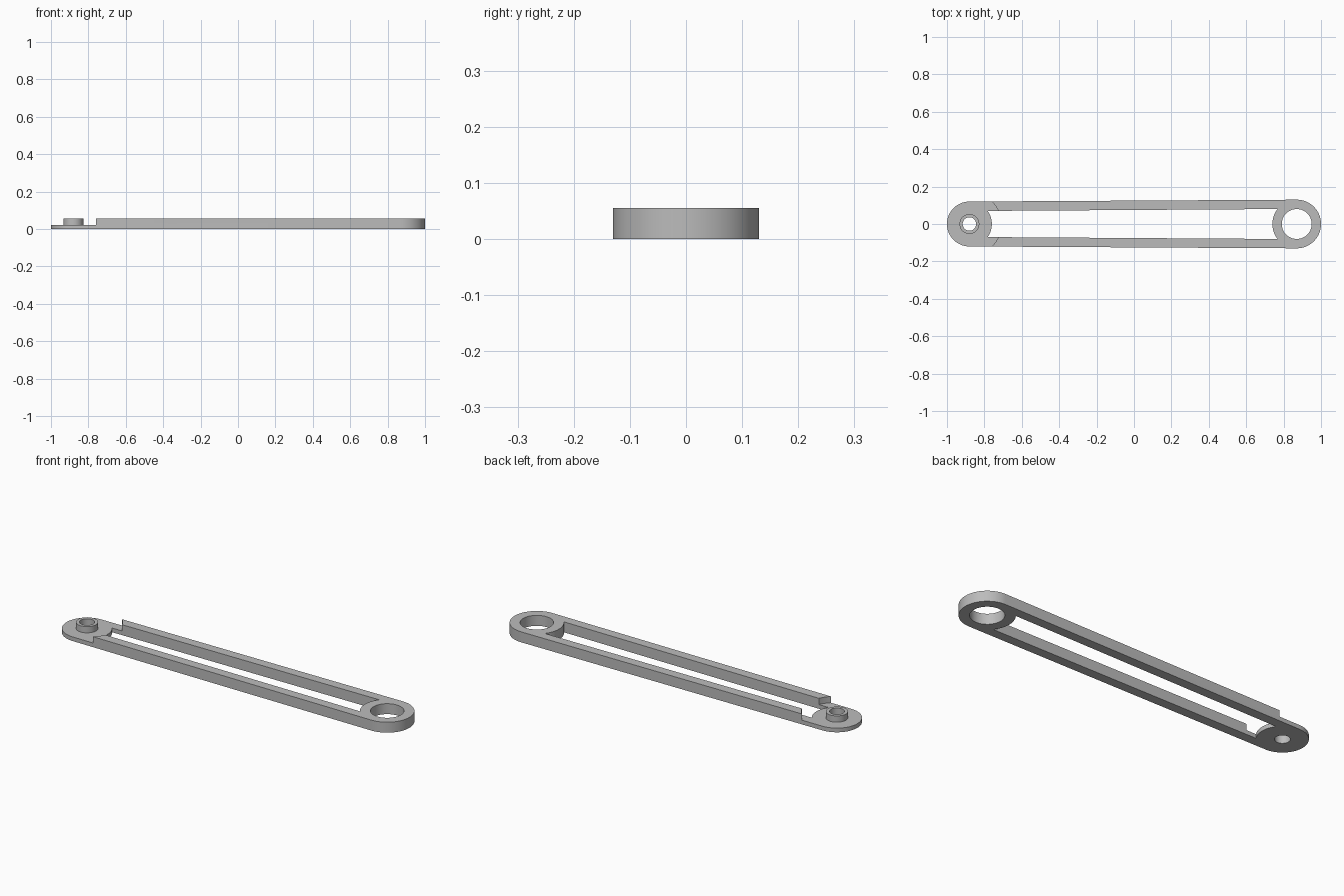
import bpy, bmesh, math

if "Cube" in bpy.data.objects:
    bpy.data.objects.remove(bpy.data.objects["Cube"])

PIN_X, EYE_X = -0.88, 0.87      # centres of the two ends
PIN_R, EYE_R = 0.12, 0.13       # outer radii of the two ends
HEIGHT, FLOOR = 0.055, 0.022
RAIL = 0.05                     # rail width

grey = bpy.data.materials.new("light grey")
grey.use_nodes = True
colour = (0.5, 0.5, 0.5, 1)
grey.diffuse_color = colour
grey.node_tree.nodes["Principled BSDF"].inputs["Base Color"].default_value = colour


def arc(cx, r, start, end, steps):
    """Points on an arc centred on the long axis."""
    return [(cx + r * math.cos(start + (end - start) * i / steps),
             r * math.sin(start + (end - start) * i / steps)) for i in range(steps + 1)]


def circle(cx, r, steps=64):
    return arc(cx, r, 0, math.tau, steps)[:-1]


def prism(name, outline, z0, z1):
    """Solid with a flat outline."""
    bm = bmesh.new()
    face = bm.faces.new([bm.verts.new((x, y, z0)) for x, y in outline])
    top = bmesh.ops.extrude_face_region(bm, geom=[face])["geom"]
    bmesh.ops.translate(bm, vec=(0, 0, z1 - z0),
                        verts=[v for v in top if isinstance(v, bmesh.types.BMVert)])
    bmesh.ops.recalc_face_normals(bm, faces=bm.faces)
    mesh = bpy.data.meshes.new(name)
    bm.to_mesh(mesh)
    bm.free()
    mesh.materials.append(grey)
    obj = bpy.data.objects.new(name, mesh)
    bpy.context.collection.objects.link(obj)
    return obj


def cut(target, cutter):
    """Subtract the cutter and discard it."""
    cutter.hide_render = True
    mod = target.modifiers.new("cut", 'BOOLEAN')
    mod.operation, mod.solver, mod.object = 'DIFFERENCE', 'EXACT', cutter
    bpy.context.view_layer.objects.active = target
    bpy.ops.object.modifier_apply(modifier=mod.name)
    bpy.data.objects.remove(cutter)


# Tapered link body with rounded ends
tilt = math.acos((PIN_R - EYE_R) / (EYE_X - PIN_X))
tilt = math.pi - tilt
outline = (arc(EYE_X, EYE_R, -(math.pi - tilt), math.pi - tilt, 40) if tilt > math.pi / 2
           else arc(EYE_X, EYE_R, -math.pi + tilt, math.pi - tilt, 40))
outline += arc(PIN_X, PIN_R, math.pi - tilt, math.pi + tilt, 40)
body = prism("link_arm", outline, 0, HEIGHT)

# Long slot, bounded by the round ends and the two rails
a = math.asin((PIN_R - RAIL) / PIN_R)
b = math.asin((EYE_R - RAIL) / EYE_R)
slot = arc(PIN_X, PIN_R, -a, a, 24) + arc(EYE_X, EYE_R, math.pi - b, math.pi + b, 24)
cut(body, prism("slot_cutter", slot, -0.1, 0.2))

# Round step that thins the pin end but leaves the pin standing
step = prism("step_cutter", circle(PIN_X, 0.17), FLOOR, 0.2)
cut(step, prism("pin_core", circle(PIN_X, 0.053), -0.1, 0.3))
cut(body, step)

# Bores through the pin and the eye
cut(body, prism("pin_bore", circle(PIN_X, 0.036), -0.1, 0.2))
cut(body, prism("eye_bore", circle(EYE_X, 0.08), -0.1, 0.2))

# Smooth round walls with crisp edges
bpy.ops.object.select_all(action='DESELECT')
body.select_set(True)
bpy.context.view_layer.objects.active = body
bpy.ops.object.shade_smooth_by_angle(angle=math.radians(30))
